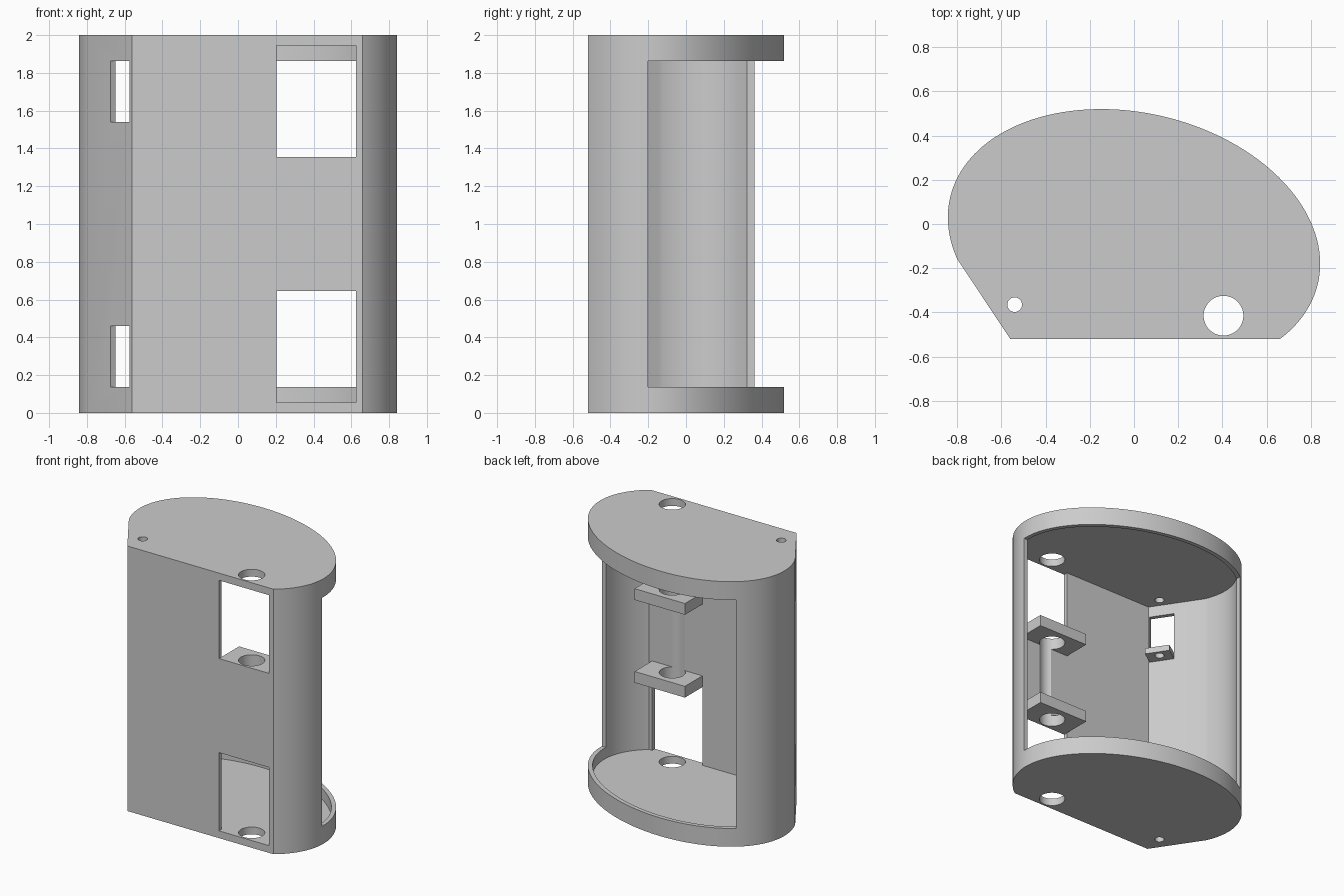
import bpy
import bmesh
from math import cos, sin, pi, atan2
from mathutils import Vector, Matrix

if "Cube" in bpy.data.objects:
    bpy.data.objects.remove(bpy.data.objects["Cube"])

grey = bpy.data.materials.new("plain grey")
grey.use_nodes = True
grey.diffuse_color = (0.6, 0.6, 0.6, 1)
grey.node_tree.nodes["Principled BSDF"].inputs["Base Color"].default_value = (0.6, 0.6, 0.6, 1)

HEIGHT, WALL, FLOOR, RIM, SHELF = 2.0, 0.032, 0.055, 0.138, 0.085
FRONT = -0.52
BIG_HOLE, SMALL_HOLE = (0.405, -0.415), (-0.54, -0.365)


def finish(name, bm):
    bmesh.ops.recalc_face_normals(bm, faces=bm.faces)
    mesh = bpy.data.meshes.new(name)
    bm.to_mesh(mesh)
    bm.free()
    obj = bpy.data.objects.new(name, mesh)
    bpy.context.collection.objects.link(obj)
    mesh.materials.append(grey)
    return obj


def prism(name, points, low, high):
    bm = bmesh.new()
    face = bm.faces.new([bm.verts.new((p[0], p[1], low)) for p in points])
    new = bmesh.ops.extrude_face_region(bm, geom=[face])["geom"]
    verts = [v for v in new if isinstance(v, bmesh.types.BMVert)]
    bmesh.ops.translate(bm, verts=verts, vec=(0, 0, high - low))
    return finish(name, bm)


def box(name, x0, x1, y0, y1, low, high):
    return prism(name, [(x0, y0), (x1, y0), (x1, y1), (x0, y1)], low, high)


def cylinder(name, centre, radius):
    ring = [(centre[0] + radius * cos(2 * pi * i / 48), centre[1] + radius * sin(2 * pi * i / 48))
            for i in range(48)]
    return prism(name, ring, -0.1, HEIGHT + 0.1)


def inset(points, distance):
    """Offset a counter-clockwise outline inward with mitred corners."""
    result = []
    for i, p in enumerate(points):
        a = (p - points[i - 1]).normalized()
        b = (points[(i + 1) % len(points)] - p).normalized()
        na, nb = Vector((-a.y, a.x)), Vector((-b.y, b.x))
        result.append(p + (na + nb) * distance / (1 + na.dot(nb)))
    return result


def cut(obj, cutters):
    bpy.context.view_layer.objects.active = obj
    for cutter in cutters:
        cutter.hide_render = True
        mod = obj.modifiers.new("cut", "BOOLEAN")
        mod.operation = "DIFFERENCE"
        mod.solver = "EXACT"
        mod.object = cutter
        bpy.ops.object.modifier_apply(modifier=mod.name)


# Outline: a skewed ellipse with a flat front and one slanted corner
steps = 110
outline = []
for i in range(steps + 1):
    t = -0.67 + (3.46 + 0.67) * i / steps
    outline.append(Vector((0.8425 * cos(t), -0.075 + 0.595 * cos(t - 1.748))))
outline[0].y = FRONT
corner = Vector((-0.56, FRONT))
outline.append(corner)

# Local frame of the slanted wall: along it, and inward from it
along = (outline[-2] - corner).normalized()
slant = Matrix.Translation((corner.x, corner.y, 0)) @ Matrix.Rotation(atan2(along.y, along.x), 4, "Z")


def slanted_box(name, start, end, near, far, low, high):
    obj = box(name, start, end, -far, -near, low, high)
    obj.data.transform(slant)
    return obj


# Case shell
shell = prism("case_shell", outline, 0, HEIGHT)
big_drill = cylinder("big_drill", BIG_HOLE, 0.09)
small_drill = cylinder("small_drill", SMALL_HOLE, 0.033)
cutters = [
    prism("cavity", inset(outline, WALL), FLOOR, HEIGHT - FLOOR),
    box("back_opening", -0.67, 1.2, -0.2, 1, RIM, HEIGHT - RIM),
    big_drill, small_drill,
]

# Windows and drilled shelves, repeated at the bottom and top
shelves = []
for side in ("lower", "upper"):
    def span(low, high):
        return (low, high) if side == "lower" else (HEIGHT - high, HEIGHT - low)
    cutters.append(box(side + "_window", 0.205, 0.625, -0.7, FRONT + WALL + 0.01, *span(FLOOR, 0.645)))
    cutters.append(slanted_box(side + "_slot", 0.026, 0.206, -0.1, WALL + 0.01, *span(RIM, 0.46)))
    big = box(side + "_wide_shelf", 0.205, 0.625, FRONT + WALL, -0.28, *span(0.645, 0.645 + SHELF))
    small = slanted_box(side + "_small_shelf", 0.026, 0.206, WALL, 0.155, *span(0.46, 0.505))
    cut(big, [big_drill])
    cut(small, [small_drill])
    shelves += [big, small]
cut(shell, cutters)

for cutter in cutters:
    bpy.data.objects.remove(cutter)

# Smooth curved walls, sharp edges
for obj in [shell] + shelves:
    bpy.ops.object.select_all(action="DESELECT")
    obj.select_set(True)
    bpy.context.view_layer.objects.active = obj
    bpy.ops.object.shade_smooth_by_angle(angle=0.5)
